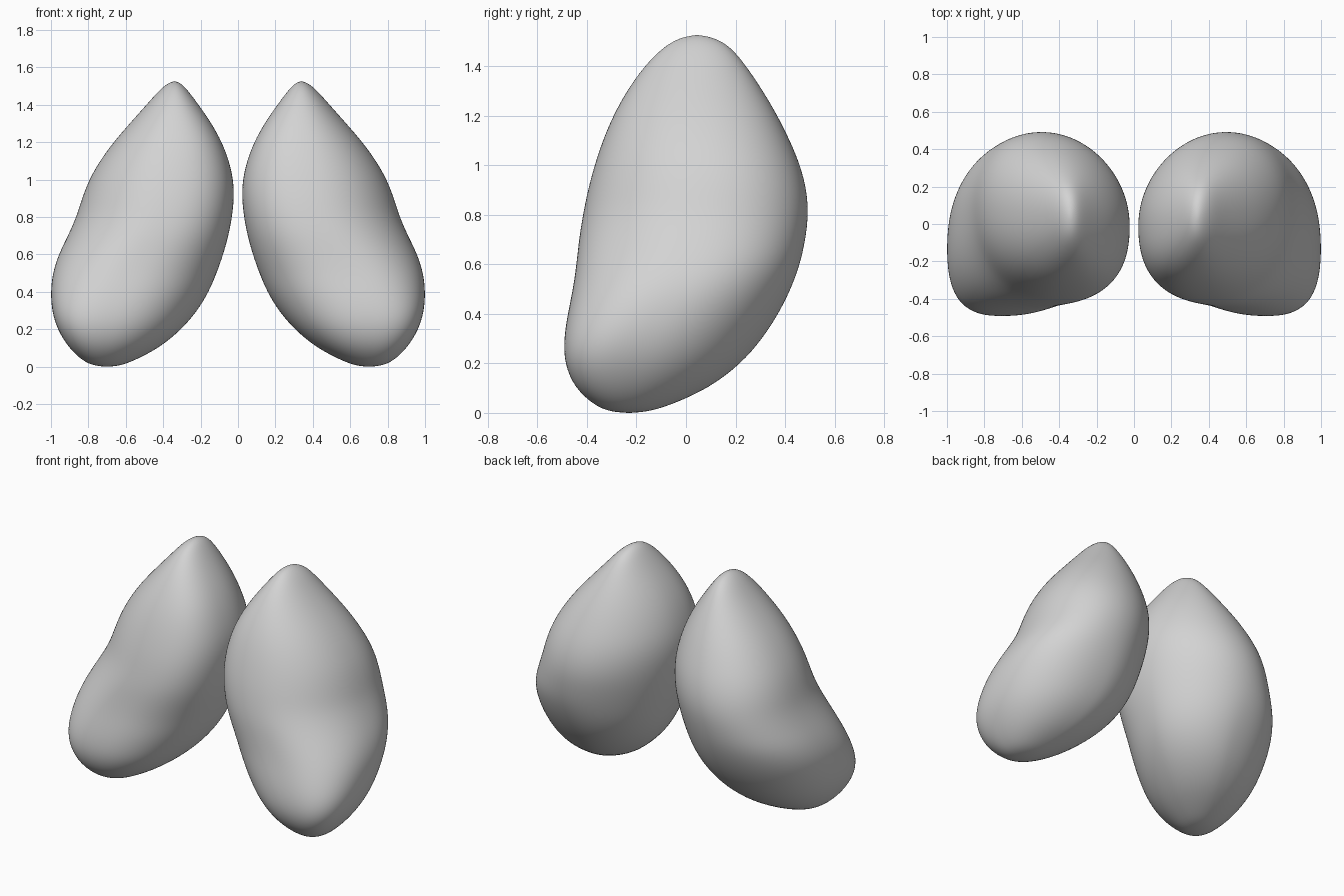
import bpy, bmesh, math

if "Cube" in bpy.data.objects:
    bpy.data.objects.remove(bpy.data.objects["Cube"])

grey = bpy.data.materials.new("plain grey")
grey.diffuse_color = (0.65, 0.65, 0.65, 1)
grey.use_nodes = True
grey.node_tree.nodes["Principled BSDF"].inputs["Base Color"].default_value = grey.diffuse_color

# Horizontal sections: z, inner x, outer x, front y, back y, diagonal skew
SECTIONS = [
    (0.006, 0.63, 0.77, -0.31, -0.15, -0.2),
    (0.03, 0.56, 0.83, -0.37, -0.065, -0.22),
    (0.10, 0.42, 0.905, -0.45, 0.095, -0.24),
    (0.20, 0.30, 0.967, -0.492, 0.225, -0.23),
    (0.30, 0.215, 0.996, -0.494, 0.31, -0.20),
    (0.40, 0.155, 1.002, -0.478, 0.375, -0.14),
    (0.50, 0.113, 0.992, -0.457, 0.425, -0.07),
    (0.60, 0.078, 0.96, -0.443, 0.462, 0.01),
    (0.70, 0.05, 0.91, -0.433, 0.484, 0.06),
    (0.80, 0.031, 0.865, -0.417, 0.496, 0.09),
    (0.90, 0.02, 0.835, -0.397, 0.489, 0.1),
    (1.00, 0.024, 0.797, -0.37, 0.463, 0.1),
    (1.10, 0.047, 0.74, -0.337, 0.421, 0.1),
    (1.20, 0.085, 0.667, -0.295, 0.371, 0.1),
    (1.30, 0.14, 0.58, -0.24, 0.312, 0.1),
    (1.40, 0.21, 0.49, -0.17, 0.245, 0.1),
    (1.48, 0.27, 0.42, -0.09, 0.18, 0.1),
    (1.515, 0.305, 0.375, -0.025, 0.115, 0.1),
]
BOTTOM, TOP = (0.70, -0.23, -0.001), (0.34, 0.045, 1.528)
SEGS = 40


def section(z, x0, x1, y0, y1, r):
    """Rounded section whose four quadrants have their own fullness."""
    cx, cy, a, b = (x0 + x1) / 2, (y0 + y1) / 2, (x1 - x0) / 2, (y1 - y0) / 2
    low = min(1, max(0, (0.75 - z) / 0.45))
    pole = min(1, z / 0.15, (1.53 - z) / 0.3)
    # back outer, back inner, front inner, front outer
    fullness = (2.2, 1.9, 2.55 - 0.3 * low, 2.1 + 0.75 * low)
    pts = []
    for i in range(SEGS):
        t = 2 * math.pi * i / SEGS
        c, s = math.cos(t), math.sin(t)
        n = 2 + (fullness[i * 4 // SEGS] - 2) * pole
        sx, sy = (1 if c >= 0 else -1), (1 if s >= 0 else -1)
        ox, oy = cx + sy * r * a, cy + sx * r * b
        # even out the spacing of points by taking the radial form
        k = (abs(c) ** n + abs(s) ** n) ** (-1 / n)
        pts.append((ox + (cx + sx * a - ox) * abs(c) * k,
                    oy + (cy + sy * b - oy) * abs(s) * k, z))
    return pts


def lobe(name, side):
    """Loft one lobe through its sections."""
    bm = bmesh.new()
    rings = [[bm.verts.new((side * x, y, z)) for x, y, z in section(*s)]
             for s in SECTIONS]
    low = bm.verts.new((side * BOTTOM[0], BOTTOM[1], BOTTOM[2]))
    high = bm.verts.new((side * TOP[0], TOP[1], TOP[2]))
    for i in range(SEGS):
        j = (i + 1) % SEGS
        for a, b in zip(rings, rings[1:]):
            bm.faces.new((a[i], a[j], b[j], b[i]))
        bm.faces.new((low, rings[0][j], rings[0][i]))
        bm.faces.new((high, rings[-1][i], rings[-1][j]))
    bmesh.ops.recalc_face_normals(bm, faces=bm.faces[:])
    for f in bm.faces:
        f.smooth = True
    me = bpy.data.meshes.new(name)
    bm.to_mesh(me)
    bm.free()
    me.materials.append(grey)
    ob = bpy.data.objects.new(name, me)
    bpy.context.collection.objects.link(ob)
    sub = ob.modifiers.new("smooth", 'SUBSURF')
    sub.levels = sub.render_levels = 2


# Mirrored pair
lobe("right_lobe", 1)
lobe("left_lobe", -1)
